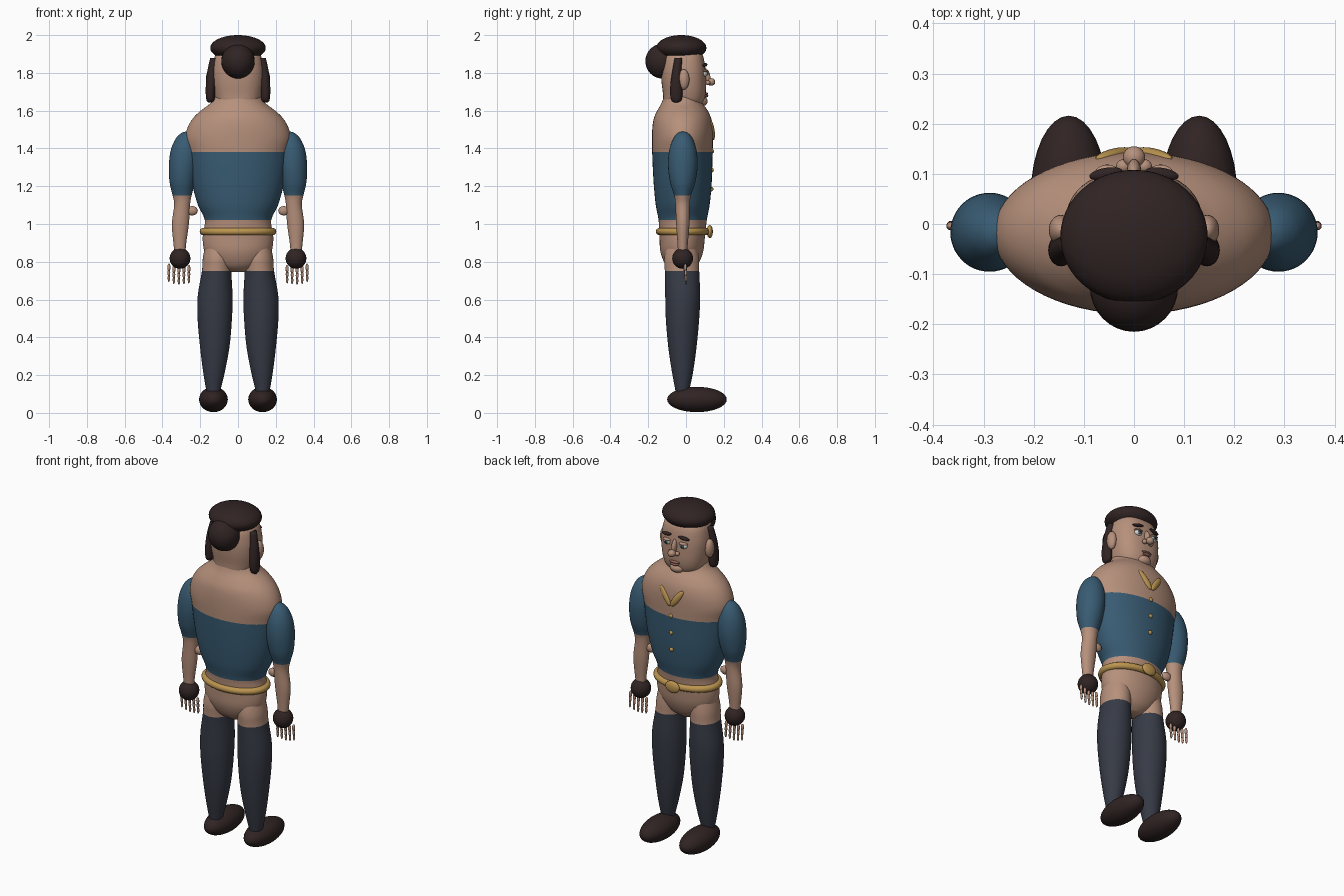
import bpy, bmesh, math
from mathutils import Matrix, Euler

cube = bpy.data.objects.get("Cube")
if cube:
    bpy.data.objects.remove(cube, do_unlink=True)


def material(name, r, g, b):
    m = bpy.data.materials.new(name)
    m.use_nodes = True
    m.diffuse_color = (r, g, b, 1)
    m.node_tree.nodes["Principled BSDF"].inputs["Base Color"].default_value = (r, g, b, 1)
    return m


SKIN = material("skin", .47, .28, .2)
SHIRT = material("blue cloth", .04, .105, .17)
TROUSERS = material("slate cloth", .037, .043, .06)
DARK = material("dark brown", .03, .017, .017)
GOLD = material("gold", .5, .3, .08)
LIPS = material("lips", .3, .13, .1)
WHITE = material("eye white", .7, .68, .63)
IRIS = material("teal iris", .05, .15, .18)


def finish(name, bm, mats):
    bmesh.ops.recalc_face_normals(bm, faces=bm.faces)
    for f in bm.faces:
        f.smooth = True
    mesh = bpy.data.meshes.new(name)
    bm.to_mesh(mesh)
    bm.free()
    for m in mats:
        mesh.materials.append(m)
    ob = bpy.data.objects.new(name, mesh)
    bpy.context.collection.objects.link(ob)
    return ob


def blob(name, mat, loc, radii, rot=(0, 0, 0), seg=32):
    """Ellipsoid at loc."""
    bm = bmesh.new()
    bmesh.ops.create_uvsphere(bm, u_segments=seg, v_segments=seg // 2, radius=1)
    spin = Euler([math.radians(a) for a in rot]).to_matrix().to_4x4()
    bm.transform(Matrix.Translation(loc) @ spin @ Matrix.Diagonal((*radii, 1)))
    return finish(name, bm, [mat])


def pair(name, mat, loc, radii, rot=(0, 0, 0), seg=32):
    """Mirrored ellipsoids on the left (+x) and right."""
    for side, s in (("left", 1), ("right", -1)):
        blob(side + "_" + name, mat, (s * loc[0], loc[1], loc[2]), radii,
             (rot[0], s * rot[1], s * rot[2]), seg)


def smooth_rings(rings, steps=4):
    """Catmull-Rom interpolation between cross-sections."""
    out = []
    for i in range(len(rings) - 1):
        a, b, c, d = (rings[max(0, min(len(rings) - 1, i + k))] for k in (-1, 0, 1, 2))
        for j in range(steps):
            t = j / steps
            out.append([q + t / 2 * (r - p + t * (2 * p - 5 * q + 4 * r - s + t * (3 * (q - r) + s - p)))
                        for p, q, r, s in zip(a, b, c, d)])
    return out + [rings[-1]]


def loft(name, mats, rings, rule=lambda z: 0, power=2, seg=48, side=1):
    """Rings are (z, centre x, radius x, back y, front y)."""
    bm = bmesh.new()
    loops = []
    for z, cx, rx, y0, y1 in smooth_rings(rings):
        loop = []
        for k in range(seg):
            a = math.tau * k / seg
            c, s = (math.copysign(abs(v) ** (2 / power), v) for v in (math.cos(a), math.sin(a)))
            loop.append(bm.verts.new((side * (cx + rx * c), (y0 + y1) / 2 + (y1 - y0) / 2 * s, z)))
        loops.append(loop)
    for lo, hi in zip(loops, loops[1:]):
        for k in range(seg):
            n = (k + 1) % seg
            bm.faces.new((lo[k], lo[n], hi[n], hi[k]))
    bm.faces.new(loops[0])
    bm.faces.new(loops[-1])
    for f in bm.faces:
        f.material_index = rule(f.calc_center_median().z)
    return finish(name, bm, mats)


# Torso: bare hips and shoulders with a cloth band
loft("torso", [SKIN, SHIRT], [
    (.745, 0, .04, -.06, .02), (.78, 0, .12, -.105, .06), (.85, 0, .175, -.135, .09),
    (.93, 0, .187, -.14, .1), (1.02, 0, .176, -.145, .11), (1.1, 0, .212, -.16, .125),
    (1.2, 0, .24, -.17, .135), (1.3, 0, .256, -.176, .139), (1.38, 0, .266, -.179, .141),
    (1.45, 0, .28, -.18, .143), (1.51, 0, .267, -.178, .142), (1.56, 0, .238, -.17, .133),
    (1.6, 0, .197, -.152, .115), (1.64, 0, .145, -.13, .088), (1.68, 0, .12, -.115, .07)],
    rule=lambda z: int(1.02 < z < 1.38), seg=64)

# Head
loft("head", [SKIN], [
    (1.61, 0, .07, -.1, .06), (1.64, 0, .11, -.118, .09), (1.69, 0, .128, -.122, .104),
    (1.76, 0, .138, -.13, .106), (1.83, 0, .136, -.13, .102), (1.9, 0, .115, -.115, .085),
    (1.93, 0, .05, -.06, .04)], power=2.4)
blob("chin", SKIN, (0, .075, 1.65), (.045, .04, .03))
pair("ear", SKIN, (.146, -.012, 1.765), (.024, .03, .054))

# Hair
blob("hair_cap", DARK, (0, -.025, 1.932), (.147, .133, .068), seg=48)
blob("hair_bun", DARK, (0, -.125, 1.862), (.088, .09, .092))
for side, s in (("left", 1), ("right", -1)):
    loft(side + "_side_lock", [DARK], [
        (1.642, .148, .008, -.06, -.045), (1.66, .146, .022, -.08, -.022),
        (1.72, .145, .026, -.084, -.02), (1.8, .138, .026, -.074, -.024),
        (1.88, .125, .022, -.06, -.02)], seg=24, side=s)

# Face
blob("nose_bridge", SKIN, (0, .108, 1.785), (.014, .02, .04), (12, 0, 0), 24)
blob("nose_tip", SKIN, (0, .133, 1.752), (.022, .022, .02), seg=24)
pair("nostril", SKIN, (.021, .115, 1.748), (.015, .014, .013), seg=16)
pair("eye", WHITE, (.053, .096, 1.797), (.023, .018, .017), seg=24)
pair("iris", IRIS, (.053, .109, 1.797), (.012, .008, .012), seg=16)
pair("pupil", DARK, (.053, .115, 1.797), (.006, .004, .006), seg=16)
pair("eyelid", SKIN, (.053, .1, 1.81), (.026, .018, .007), seg=24)
pair("eyebrow", DARK, (.056, .1, 1.842), (.034, .012, .009), (0, 8, -10), 24)
blob("upper_lip", LIPS, (0, .106, 1.69), (.032, .011, .007), seg=24)
blob("lower_lip", LIPS, (0, .106, 1.678), (.026, .012, .008), seg=24)

# Arms, gloves, fingers, legs and shoes
for side, s in (("left", 1), ("right", -1)):
    loft(side + "_arm", [SKIN, SHIRT], [
        (.84, .307, .028, -.042, .006), (.9, .308, .034, -.045, .01), (1, .305, .045, -.052, .018),
        (1.1, .296, .042, -.056, .02), (1.15, .296, .05, -.062, .026), (1.22, .295, .067, -.084, .049),
        (1.31, .289, .077, -.095, .062), (1.39, .283, .073, -.089, .056), (1.45, .278, .053, -.068, .036),
        (1.48, .274, .028, -.045, .012), (1.489, .272, .006, -.022, -.012)],
        rule=lambda z: int(z > 1.15), side=s)
    for i in range(5):
        x = s * (.26 + i * .0265)
        lift = (.0, -.004, -.006, -.002, .008)[i]
        for j in range(3):
            blob(f"{side}_finger_{i}_{j}", SKIN, (x, -.004 + j * .002, .762 - j * .028 + lift),
                 (.0085 - j * .001, .0085 - j * .001, .021), seg=12)
    loft(side + "_leg", [SKIN, TROUSERS], [
        (.11, .13, .035, -.055, .015), (.14, .13, .042, -.06, .022), (.22, .127, .058, -.075, .038),
        (.35, .123, .078, -.094, .056), (.5, .123, .091, -.107, .07), (.62, .121, .092, -.11, .075),
        (.75, .113, .078, -.112, .07), (.82, .108, .078, -.115, .068), (.9, .1, .07, -.1, .055)],
        rule=lambda z: int(z < .75), side=s)
pair("glove", DARK, (.307, -.018, .818), (.055, .055, .055))
pair("elbow_fold", SKIN, (.243, -.018, 1.07), (.03, .018, .025), seg=16)
pair("shoe", DARK, (.13, .058, .071), (.076, .158, .067))

# Belt and buckle
curve = bpy.data.curves.new("belt", "CURVE")
curve.dimensions = "3D"
curve.bevel_depth = .02
curve.bevel_resolution = 3
ring = curve.splines.new("POLY")
ring.points.add(63)
for k, p in enumerate(ring.points):
    a = math.tau * k / 64
    p.co = (.183 * math.cos(a), -.018 + .122 * math.sin(a), .96, 1)
ring.use_cyclic_u = True
ring.use_smooth = True
curve.materials.append(GOLD)
bpy.context.collection.objects.link(bpy.data.objects.new("belt", curve))
blob("buckle", GOLD, (0, .126, .96), (.045, .016, .035))

# Buttons and collar leaves
for i in range(3):
    blob(f"button_{i}", GOLD, (0, .139 - i * .002, 1.385 - i * .1), (.012, .01, .012), seg=16)
pair("collar_leaf", GOLD, (.038, .138, 1.495), (.019, .013, .062), (0, 36, -12), 24)
